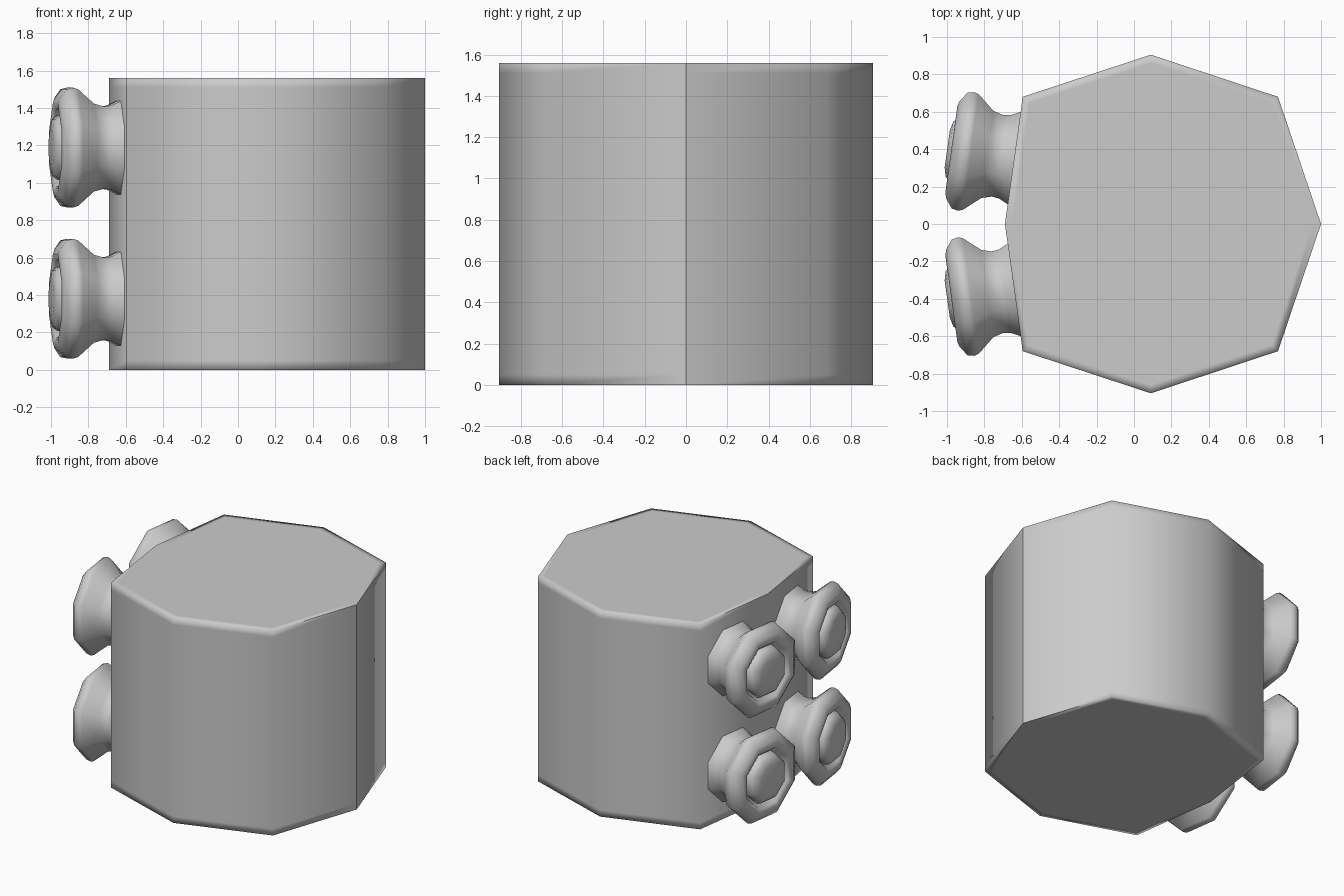
import bpy, bmesh, math
from mathutils import Matrix, Vector

cube = bpy.data.objects.get("Cube")
if cube:
    bpy.data.objects.remove(cube, do_unlink=True)

grey = bpy.data.materials.new("light_grey")
grey.use_nodes = True
grey.diffuse_color = (0.6, 0.6, 0.6, 1)
grey.node_tree.nodes["Principled BSDF"].inputs["Base Color"].default_value = (0.6, 0.6, 0.6, 1)

HEIGHT = 1.56


def loft(bm, rings):
    """Skin a list of equal-length point rings and cap both ends."""
    loops = [[bm.verts.new(p) for p in ring] for ring in rings]
    n = len(loops[0])
    for a, b in zip(loops, loops[1:]):
        for i in range(n):
            j = (i + 1) % n
            bm.faces.new((a[i], a[j], b[j], b[i]))
    bm.faces.new(loops[0][::-1])
    bm.faces.new(loops[-1])
    bmesh.ops.recalc_face_normals(bm, faces=bm.faces[:])
    for f in bm.faces:
        f.smooth = True


def finish(bm, name):
    mesh = bpy.data.meshes.new(name)
    bm.to_mesh(mesh)
    bm.free()
    mesh.materials.append(grey)
    obj = bpy.data.objects.new(name, mesh)
    bpy.context.collection.objects.link(obj)
    return obj


# Eight-sided drum with softly shaded rims
half = [(0.77, 0.68), (0.09, 0.905), (-0.595, 0.68)]
outline = [(1, 0)] + half + [(-0.69, 0)] + [(x, -y) for x, y in reversed(half)]


def drum_ring(z, scale=1.0):
    return [(0.09 + (x - 0.09) * scale, y * scale, z) for x, y in outline]


bm = bmesh.new()
loft(bm, [drum_ring(0, 0.95), drum_ring(0), drum_ring(0.05),
          drum_ring(HEIGHT - 0.05), drum_ring(HEIGHT), drum_ring(HEIGHT, 0.95)])
for e in bm.edges:
    a, b = (v.co for v in e.verts)
    mid = (a + b) / 2
    on_rim = a.z == b.z and a.z in (0, bm.verts[:][-1].co.z) and len(e.link_faces) == 2 \
        and abs(e.link_faces[0].normal.z - e.link_faces[1].normal.z) > 0.5
    front_crease = a.x > 0.99 and b.x > 0.99
    if front_crease or (on_rim and abs(mid.x) > 0.6):
        e.smooth = False
finish(bm, "drum_body")

# Four flanged nozzles: neck, rolled lip, recessed face (distance from wall, apothem)
NOZZLE = [(-0.06, 0.27), (0.0, 0.25), (0.05, 0.225), (0.09, 0.22), (0.145, 0.235),
          (0.235, 0.312), (0.26, 0.32), (0.295, 0.312), (0.33, 0.265), (0.34, 0.235),
          (0.325, 0.205), (0.29, 0.19)]
# Plug in the mouth of the nozzle
PLUG = [(0.26, 0.185), (0.325, 0.17), (0.35, 0.15), (0.362, 0.10)]


def octagon_ring(d, apothem):
    r = apothem / math.cos(math.pi / 8)
    angles = [math.pi / 8 + k * math.pi / 4 for k in range(8)]
    return [(r * math.cos(t), r * math.sin(t), d) for t in angles]


for side, y_sign in (("left", 1), ("right", -1)):
    for level, z in (("lower", 0.38), ("upper", 1.188)):
        axis = Vector((-0.99, 0.138 * y_sign, 0)).normalized()
        up = Vector((0, 0, 1))
        across = up.cross(axis)
        place = Matrix((across, up, axis)).transposed().to_4x4()
        place.translation = (-0.64, 0.352 * y_sign, z)
        for part, profile in (("nozzle", NOZZLE), ("plug", PLUG)):
            bm = bmesh.new()
            loft(bm, [octagon_ring(d, r) for d, r in profile])
            bm.transform(place)
            finish(bm, f"{level}_{side}_{part}")
